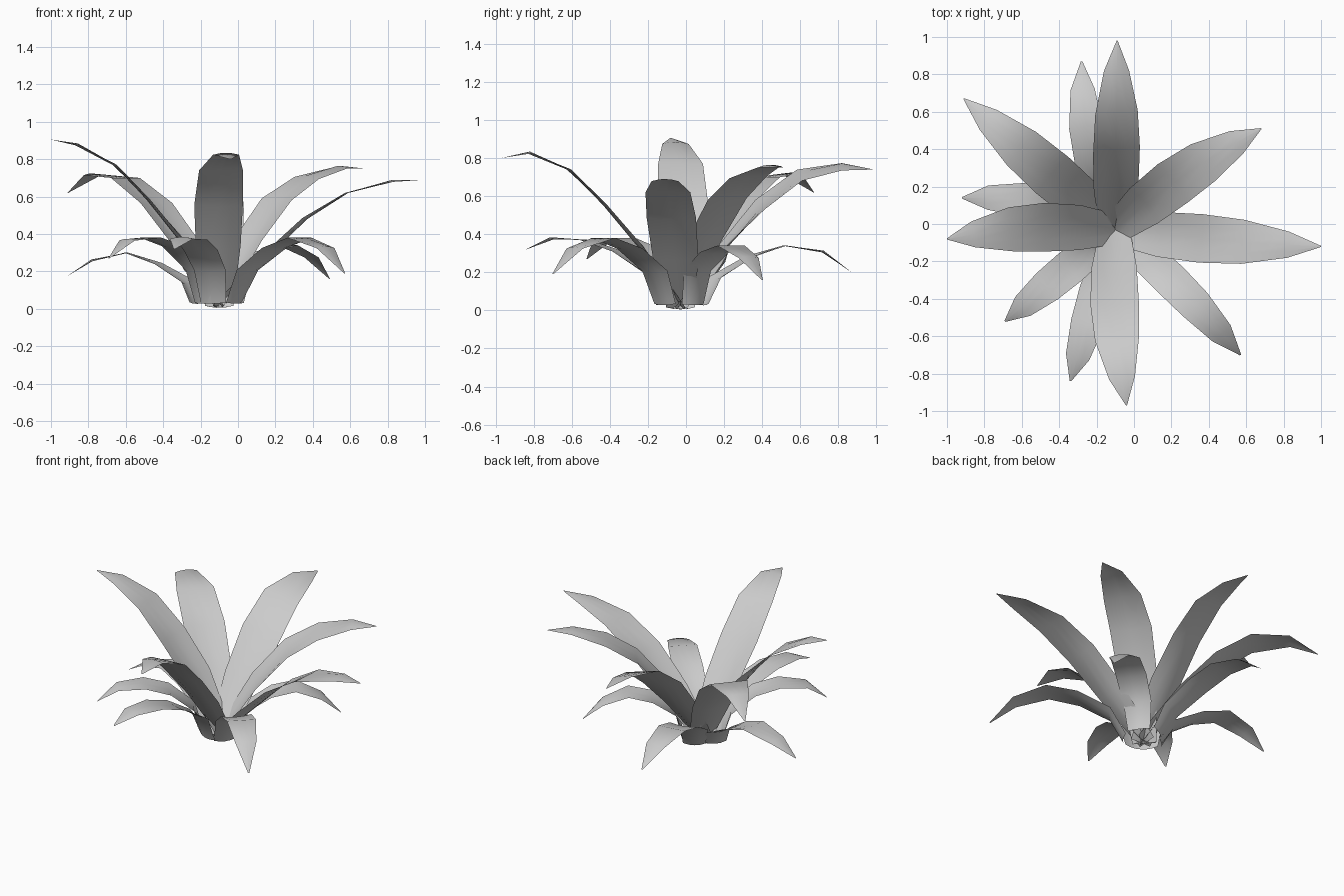
import bpy, math
from mathutils import Vector

if "Cube" in bpy.data.objects:
    bpy.data.objects.remove(bpy.data.objects["Cube"])

HUB = Vector((-0.10, -0.03, 0))
FRAC = (0.22, 0.42, 0.62, 0.84, 1.0)      # stations along each leaf
UPPER_W = (0.075, 0.12, 0.13, 0.118, 0.07, 0.003)
LOWER_W = (0.07, 0.088, 0.095, 0.09, 0.065, 0.004)
CAMBER = (0.22, 0.2, 0.1, 0.0, -0.15, 0)  # channelled at base, rounded over at tip


def leaf(name, tip, heights, widths, start, base_z, bend=0.0, roll=0.0):
    """Arching blade; bend shifts its middle left, roll tilts it left edge up."""
    d = Vector((tip[0], tip[1], 0)) - HUB
    length = d.length
    d.normalize()
    left = Vector((-d.y, d.x, 0))
    mids = [HUB + d * start + Vector((0, 0, base_z))]
    for f, z in zip(FRAC, heights):
        mids.append(HUB + d * length * f + left * bend * math.sin(math.pi * f)
                    + Vector((0, 0, z)))
    verts, faces = [], []
    n = len(mids)
    for i, (p, w) in enumerate(zip(mids, widths)):
        t = (mids[min(i + 1, n - 1)] - mids[max(i - 1, 0)]).normalized()
        side = t.cross(Vector((0, 0, 1))).normalized() * -1
        up = t.cross(side)
        a = math.radians(roll) * min(1, i / 2)
        s = side * math.cos(a) + up * math.sin(a)
        u = up * math.cos(a) - side * math.sin(a)
        for k in (-1, -0.5, 0, 0.5, 1):
            verts.append(p + s * w * k + u * w * CAMBER[i] * (k * k - 0.4))
    for i in range(n - 1):
        for k in range(4):
            a = i * 5 + k
            faces.append((a, a + 1, a + 6, a + 5))
    me = bpy.data.meshes.new(name)
    me.from_pydata(verts, [], faces)
    me.shade_smooth()
    bpy.context.collection.objects.link(bpy.data.objects.new(name, me))


# Tall inner leaves: tip, heights, bend, roll
upper = [
    ((-1.00, -0.08), (0.36, 0.58, 0.77, 0.88, 0.905), -0.035, 0),
    ((-0.91, 0.67), (0.33, 0.56, 0.70, 0.72, 0.62), 0.0, 0),
    ((-0.09, 0.98), (0.32, 0.55, 0.71, 0.76, 0.74), 0.0, 16),
    ((0.68, 0.51), (0.36, 0.58, 0.70, 0.76, 0.75), 0.03, 3),
    ((1.00, -0.12), (0.27, 0.48, 0.62, 0.685, 0.69), -0.01, 0),
    ((-0.04, -0.97), (0.33, 0.55, 0.74, 0.83, 0.80), -0.03, 0),
]
for i, (tip, hs, bend, roll) in enumerate(upper):
    leaf(f"upper_leaf_{i + 1}", tip, hs, UPPER_W, -0.02, 0.01, bend, roll)

# Short drooping outer leaves
lower = [
    ((-0.92, 0.14), (0.14, 0.24, 0.30, 0.26, 0.17), -0.06),
    ((-0.28, 0.87), (0.17, 0.28, 0.34, 0.31, 0.20), 0.05),
    ((0.49, 0.40), (0.20, 0.30, 0.34, 0.28, 0.16), 0.0),
    ((0.57, -0.70), (0.20, 0.32, 0.38, 0.33, 0.19), 0.02),
    ((-0.34, -0.84), (0.20, 0.31, 0.37, 0.38, 0.32), 0.0),
    ((-0.69, -0.52), (0.20, 0.33, 0.38, 0.37, 0.27), 0.0),
]
for i, (tip, hs, bend) in enumerate(lower):
    leaf(f"lower_leaf_{i + 1}", tip, hs, LOWER_W, 0.12, 0.03, bend)
